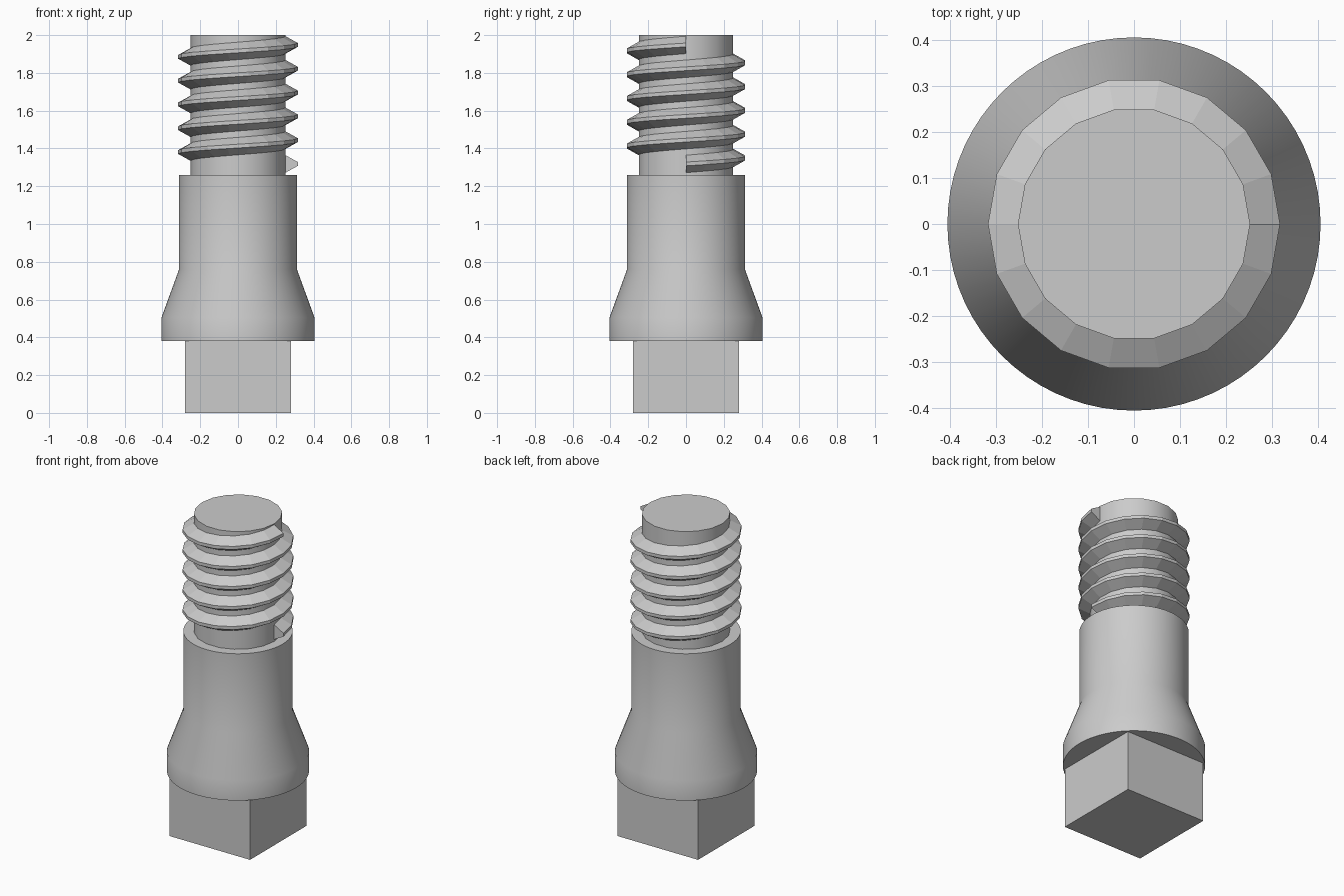
import bpy, bmesh
from math import cos, sin, tau, radians

if "Cube" in bpy.data.objects:
    bpy.data.objects.remove(bpy.data.objects["Cube"])

grey = bpy.data.materials.new("steel_grey")
grey.use_nodes = True
COLOUR = (0.6, 0.6, 0.6, 1)
grey.diffuse_color = COLOUR
grey.node_tree.nodes["Principled BSDF"].inputs["Base Color"].default_value = COLOUR


def finish(name, bm, smooth=False):
    bmesh.ops.recalc_face_normals(bm, faces=bm.faces)
    mesh = bpy.data.meshes.new(name)
    bm.to_mesh(mesh)
    bm.free()
    mesh.materials.append(grey)
    obj = bpy.data.objects.new(name, mesh)
    bpy.context.collection.objects.link(obj)
    if smooth:
        bpy.ops.object.select_all(action="DESELECT")
        obj.select_set(True)
        bpy.context.view_layer.objects.active = obj
        bpy.ops.object.shade_smooth_by_angle(angle=radians(30))
    return obj


def lathe(name, profile, sides, smooth):
    """Closed solid of revolution from (radius, height) points."""
    bm = bmesh.new()
    rings = [[bm.verts.new((r * cos(tau * i / sides), r * sin(tau * i / sides), z))
              for i in range(sides)] for r, z in profile]
    for low, high in zip(rings, rings[1:]):
        for i in range(sides):
            j = (i + 1) % sides
            bm.faces.new((low[i], low[j], high[j], high[i]))
    bm.faces.new(rings[0])
    bm.faces.new(rings[-1])
    return finish(name, bm, smooth)


def helix(name, section, start, pitch, turns, sides):
    """Sweep a (radius, height) section up a right-handed helix."""
    bm = bmesh.new()
    loops = []
    for i in range(turns * sides + 1):
        a = tau * i / sides
        z = start + pitch * i / sides
        loops.append([bm.verts.new((r * cos(a), r * sin(a), z + h)) for r, h in section])
    n = len(section)
    for a, b in zip(loops, loops[1:]):
        for i in range(n):
            j = (i + 1) % n
            bm.faces.new((a[i], a[j], b[j], b[i]))
    bm.faces.new(loops[0])
    bm.faces.new(loops[-1])
    return finish(name, bm)


# Square drive at the foot
bm = bmesh.new()
bmesh.ops.create_cube(bm, size=1)
for v in bm.verts:
    v.co.x *= 0.56
    v.co.y *= 0.56
    v.co.z = (v.co.z + 0.5) * 0.38
finish("square_drive", bm)

# Flared round body
lathe("flared_body", [(0.405, 0.38), (0.405, 0.505), (0.312, 0.76), (0.312, 1.26)], 72, True)

# Threaded end: core and screw thread
lathe("thread_core", [(0.252, 1.25), (0.252, 2)], 18, True)
helix("screw_thread", [(0.245, -0.05), (0.317, -0.01), (0.317, 0.01), (0.245, 0.05)],
      1.318, 0.126, 5, 18)
